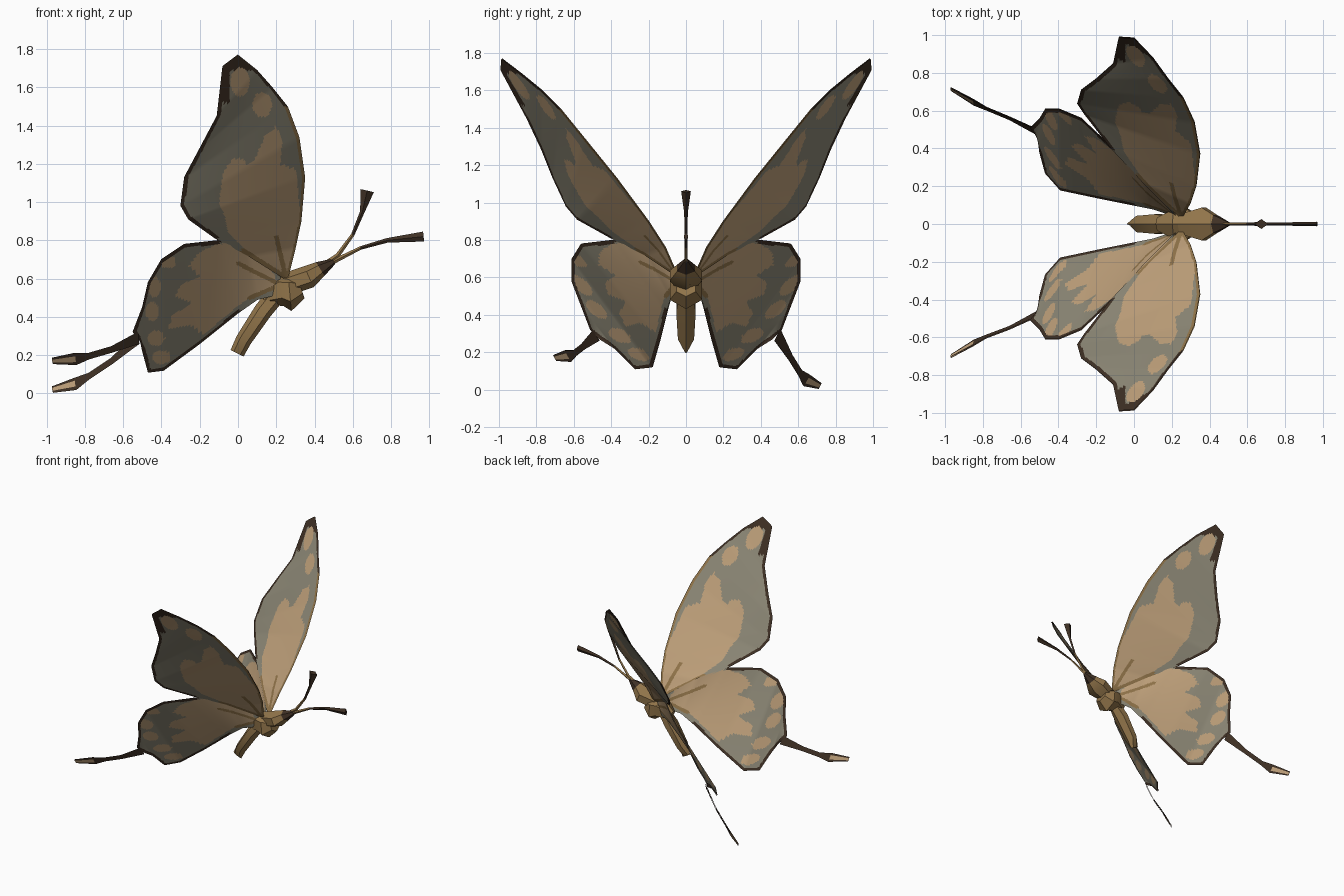
import bpy, bmesh, math
from mathutils import Vector
from mathutils.geometry import intersect_point_line

if "Cube" in bpy.data.objects:
    bpy.data.objects.remove(bpy.data.objects["Cube"])

# Materials
def mat(name, rgb):
    m = bpy.data.materials.new(name)
    m.diffuse_color = (*rgb, 1)
    m.use_nodes = True
    m.node_tree.nodes["Principled BSDF"].inputs["Base Color"].default_value = m.diffuse_color
    return m

MATS = [mat("tan", (0.53, 0.36, 0.20)), mat("grey", (0.27, 0.25, 0.185)),
        mat("golden_brown", (0.29, 0.18, 0.07)), mat("dark_brown", (0.05, 0.03, 0.018))]
TAN, GREY, GOLD, DARK = range(4)


def finish(bm, name, angle):
    me = bpy.data.meshes.new(name)
    bm.to_mesh(me)
    bm.free()
    for m in MATS:
        me.materials.append(m)
    ob = bpy.data.objects.new(name, me)
    bpy.context.collection.objects.link(ob)
    bpy.ops.object.select_all(action='DESELECT')
    ob.select_set(True)
    bpy.context.view_layer.objects.active = ob
    bpy.ops.object.shade_smooth_by_angle(angle=math.radians(angle))
    return ob


# Thin two-sided sheet between two edge polylines, mirrored by side, coloured by a rule
def sheet(name, upper, lower, side, per_seg, across, rule):
    upper = [Vector(p) for p in upper]
    lower = [Vector(p) for p in lower]
    n = (len(upper) - 1) * per_seg

    def at(line, i):
        k = min(i // per_seg, len(line) - 2)
        return line[k].lerp(line[k + 1], i / per_seg - k)

    bm = bmesh.new()
    facing = Vector((-0.5, -side, 0.6)).normalized()
    pts = [[at(upper, i).lerp(at(lower, i), j / across) for j in range(across + 1)]
           for i in range(n + 1)]
    cols = {}
    for i in range(n):
        for j in range(across):
            c = (pts[i][j] + pts[i + 1][j + 1]) / 2
            cols[i, j] = rule(c, (i + .5) / n, (j + .5) / across)
    for sgn in (1, -1):
        vs = [[bm.verts.new(Vector((p.x, p.y * side, p.z)) + facing * 0.003 * sgn)
               for p in row] for row in pts]
        for (i, j), col in cols.items():
            f = bm.faces.new((vs[i][j], vs[i + 1][j], vs[i + 1][j + 1], vs[i][j + 1]))
            f.normal_update()
            if f.normal.dot(facing) * sgn < 0:
                f.normal_flip()
            f.material_index = col
    return finish(bm, name, 50)


# Pattern tests on the side projection (x, z)
def inside(c, poly):
    hit = False
    for (x1, z1), (x2, z2) in zip(poly, poly[1:] + poly[:1]):
        if (z1 > c.z) != (z2 > c.z) and c.x < x1 + (c.z - z1) * (x2 - x1) / (z2 - z1):
            hit = not hit
    return hit


def spot(c, x, z, rx, rz):
    return ((c.x - x) / rx) ** 2 + ((c.z - z) / rz) ** 2 < 1


def seg_dist(c, a, b):
    a, b = Vector(a), Vector(b)
    q, t = intersect_point_line(c, a, b)
    return (c - (a if t < 0 else b if t > 1 else q)).length


def near(c, line, w):
    return any(seg_dist(c, a, b) < w for a, b in zip(line, line[1:]))


def vein(c, a, b, w):
    return near(Vector((c.x, 0, c.z)), [(a[0], 0, a[1]), (b[0], 0, b[1])], w)


# Forewing outline and pattern
FL = [(.26, .04, .60), (.30, .11, .76), (.33, .20, .90), (.35, .37, 1.13), (.32, .54, 1.34),
      (.26, .67, 1.50), (.18, .77, 1.60), (.10, .88, 1.69), (0, .985, 1.77)]
FT = [(.24, .04, .60), (.05, .22, .72), (-.12, .40, .81), (-.26, .58, .91), (-.30, .64, .98),
      (-.28, .71, 1.13), (-.20, .77, 1.28), (-.11, .85, 1.45), (-.08, .99, 1.71)]
FORE_BASE = [(.24, .58), (.02, .77), (-.05, .84), (-.07, .93), (-.10, 1.0), (-.08, 1.15),
             (-.03, 1.23), (.02, 1.23), (.05, 1.19), (.09, 1.23), (.14, 1.35), (.20, 1.40),
             (.23, 1.31), (.22, 1.2), (.30, 1.17), (.33, .9), (.28, .6)]


def fore_rule(c, u, v):
    if spot(c, .01, 1.63, .05, .075) or spot(c, .125, 1.51, .05, .065):
        return TAN
    if c.z > 1.69 or (c.z > 1.52 and c.x < -.045) or near(c, FT[2:] + FL[-1:], .02):
        return DARK
    if near(c, FL, .015):
        return DARK if c.z > 1.5 else GOLD
    if vein(c, (.25, .6), (.20, .82), .012) or vein(c, (.25, .6), (.03, .74), .018):
        return GOLD
    return TAN if inside(c, FORE_BASE) else GREY


# Hindwing outline and pattern
HU = [(.22, .05, .62), (.05, .22, .74), (-.10, .39, .80), (-.28, .56, .78), (-.40, .61, .70),
      (-.47, .61, .58), (-.50, .56, .45), (-.55, .51, .32)]
HL = [(.22, .04, .52), (.10, .08, .49), (0, .10, .42), (-.20, .14, .26), (-.39, .18, .12),
      (-.47, .27, .11), (-.50, .38, .22), (-.51, .46, .27)]
HIND_BASE = [(.22, .55), (.15, .70), (0, .79), (-.12, .78), (-.20, .74), (-.26, .67), (-.20, .61),
             (-.30, .57), (-.33, .51), (-.24, .47), (-.35, .41), (-.36, .34), (-.25, .36),
             (-.18, .31), (0, .46), (.1, .53)]
HIND_SPOTS = [(-.37, .69, .045, .035), (-.44, .56, .035, .055), (-.45, .43, .035, .05),
              (-.43, .29, .045, .04), (-.40, .19, .05, .035)]


def hind_rule(c, u, v):
    if near(c, HU[2:] + HL[:1:-1], .02):
        return DARK
    if any(spot(c, *s) for s in HIND_SPOTS):
        return TAN
    if any(vein(c, (.22, .57), e, .011) for e in ((.0, .68), (.06, .5))):
        return GOLD
    return TAN if inside(c, HIND_BASE) else GREY


# Hindwing tails: the two sides hang at slightly different heights
TAILS = {1: [(-.52, .49, .29), (-.66, .56, .17), (-.78, .61, .09), (-.85, .645, .05), (-.97, .715, .02)],
         -1: [(-.52, .48, .29), (-.66, .55, .23), (-.78, .595, .195), (-.85, .63, .18), (-.97, .70, .17)]}
HALF = [.035, .018, .018, .036, .018]


def tail_rule(c, u, v):
    return TAN if u > .74 and .25 < v < .75 else DARK


for side, tag in ((1, "left"), (-1, "right")):
    sheet("forewing_" + tag, FL, FT, side, 11, 76, fore_rule)
    sheet("hindwing_" + tag, HU, HL, side, 11, 66, hind_rule)
    w = Vector((-.1, .45, .85))
    up = [Vector(p) + w * h for p, h in zip(TAILS[side], HALF)]
    lo = [Vector(p) - w * h for p, h in zip(TAILS[side], HALF)]
    sheet("tail_" + tag, up, lo, side, 2, 8, tail_rule)


# Tube along a path in the y = 0 plane; sections are (x, z, in-plane radius, y radius)
def tube(name, secs, sides, rule):
    bm = bmesh.new()
    rings = []
    for k, (x, z, r, ry) in enumerate(secs):
        a, b = secs[max(k - 1, 0)], secs[min(k + 1, len(secs) - 1)]
        t = Vector((b[0] - a[0], 0, b[1] - a[1])).normalized()
        nrm = Vector((-t.z, 0, t.x))
        rings.append([bm.verts.new(Vector((x, 0, z)) + nrm * r * math.cos(q)
                                   + Vector((0, ry * math.sin(q), 0)))
                      for q in (math.tau * s / sides for s in range(sides))])
    for k in range(len(rings) - 1):
        for s in range(sides):
            n = (s + 1) % sides
            f = bm.faces.new((rings[k][s], rings[k][n], rings[k + 1][n], rings[k + 1][s]))
            f.material_index = rule(k)
    bm.faces.new(rings[0]).material_index = rule(0)
    bm.faces.new(rings[-1]).material_index = rule(len(rings) - 2)
    bmesh.ops.recalc_face_normals(bm, faces=bm.faces)
    return finish(bm, name, 35)


# Body parts
tube("abdomen", [(-.005, .21, .038, .008), (.03, .28, .042, .05), (.13, .43, .048, .06),
                 (.21, .53, .05, .04)], 6, lambda k: GOLD)
tube("thorax", [(.13, .50, .04, .04), (.22, .54, .085, .09), (.27, .53, .10, .10),
                (.33, .55, .055, .06)], 6, lambda k: GOLD)
tube("head", [(.25, .57, .06, .06), (.37, .61, .06, .10), (.43, .65, .042, .055),
              (.50, .69, .016, .012)], 6, lambda k: DARK if k == 2 else GOLD)

# Antennae with flattened clubs
tube("antenna_upper", [(.42, .65, .018, .01), (.52, .72, .012, .008), (.60, .83, .009, .007),
                       (.65, .95, .012, .01), (.675, 1.06, .036, .026)], 4,
     lambda k: GOLD if k < 2 else DARK)
tube("antenna_lower", [(.42, .65, .018, .01), (.52, .70, .012, .008), (.64, .76, .009, .007),
                       (.78, .80, .012, .008), (.97, .82, .026, .012)], 4,
     lambda k: GOLD if k < 2 else DARK)
